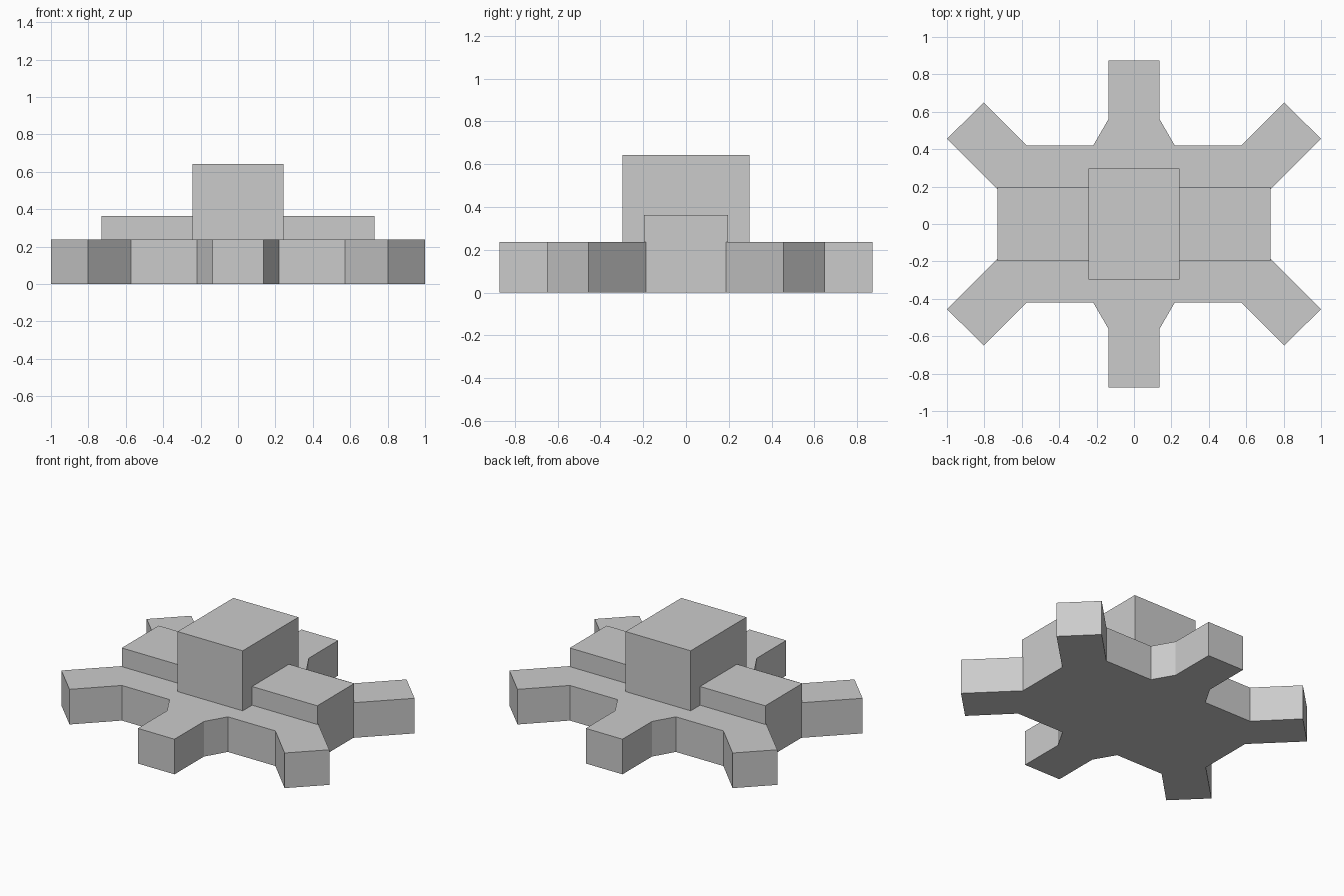
import bpy
import bmesh

cube = bpy.data.objects.get("Cube")
if cube:
    bpy.data.objects.remove(cube, do_unlink=True)

# Single grey finish
grey = bpy.data.materials.new("plain grey")
grey.use_nodes = True
colour = (0.6, 0.6, 0.6, 1)
grey.diffuse_color = colour
grey.node_tree.nodes["Principled BSDF"].inputs["Base Color"].default_value = colour


def prism(name, outline, bottom, top):
    """Extrude a counter-clockwise outline from bottom to top."""
    bm = bmesh.new()
    face = bm.faces.new([bm.verts.new((x, y, bottom)) for x, y in outline])
    side = bmesh.ops.extrude_face_region(bm, geom=[face])["geom"]
    raised = [v for v in side if isinstance(v, bmesh.types.BMVert)]
    bmesh.ops.translate(bm, verts=raised, vec=(0, 0, top - bottom))
    bmesh.ops.recalc_face_normals(bm, faces=bm.faces)
    mesh = bpy.data.meshes.new(name)
    bm.to_mesh(mesh)
    bm.free()
    mesh.materials.append(grey)
    obj = bpy.data.objects.new(name, mesh)
    bpy.context.collection.objects.link(obj)
    return obj


def rectangle(x0, x1, half_y):
    return [(x0, -half_y), (x1, -half_y), (x1, half_y), (x0, half_y)]


BASE_TOP, BAR_TOP, BLOCK_TOP = 0.237, 0.363, 0.642
BLOCK_X, BLOCK_Y = 0.243, 0.297
BAR_X, BAR_Y = 0.73, 0.197

# Six-armed base: one quarter of the outline, mirrored on both axes
quarter = [(BAR_X, 0.187), (1.0, 0.455), (0.803, 0.65), (0.573, 0.42),
           (0.218, 0.42), (0.137, 0.56), (0.137, 0.873)]
half = quarter + [(-x, y) for x, y in reversed(quarter)]
prism("six_armed_base", half + [(-x, -y) for x, y in half], 0, BASE_TOP)

# Raised bars on either side of the central block
prism("left_bar", rectangle(BLOCK_X, BAR_X, BAR_Y), BASE_TOP, BAR_TOP)
prism("right_bar", rectangle(-BAR_X, -BLOCK_X, BAR_Y), BASE_TOP, BAR_TOP)

# Central block
prism("central_block", rectangle(-BLOCK_X, BLOCK_X, BLOCK_Y), BASE_TOP, BLOCK_TOP)
